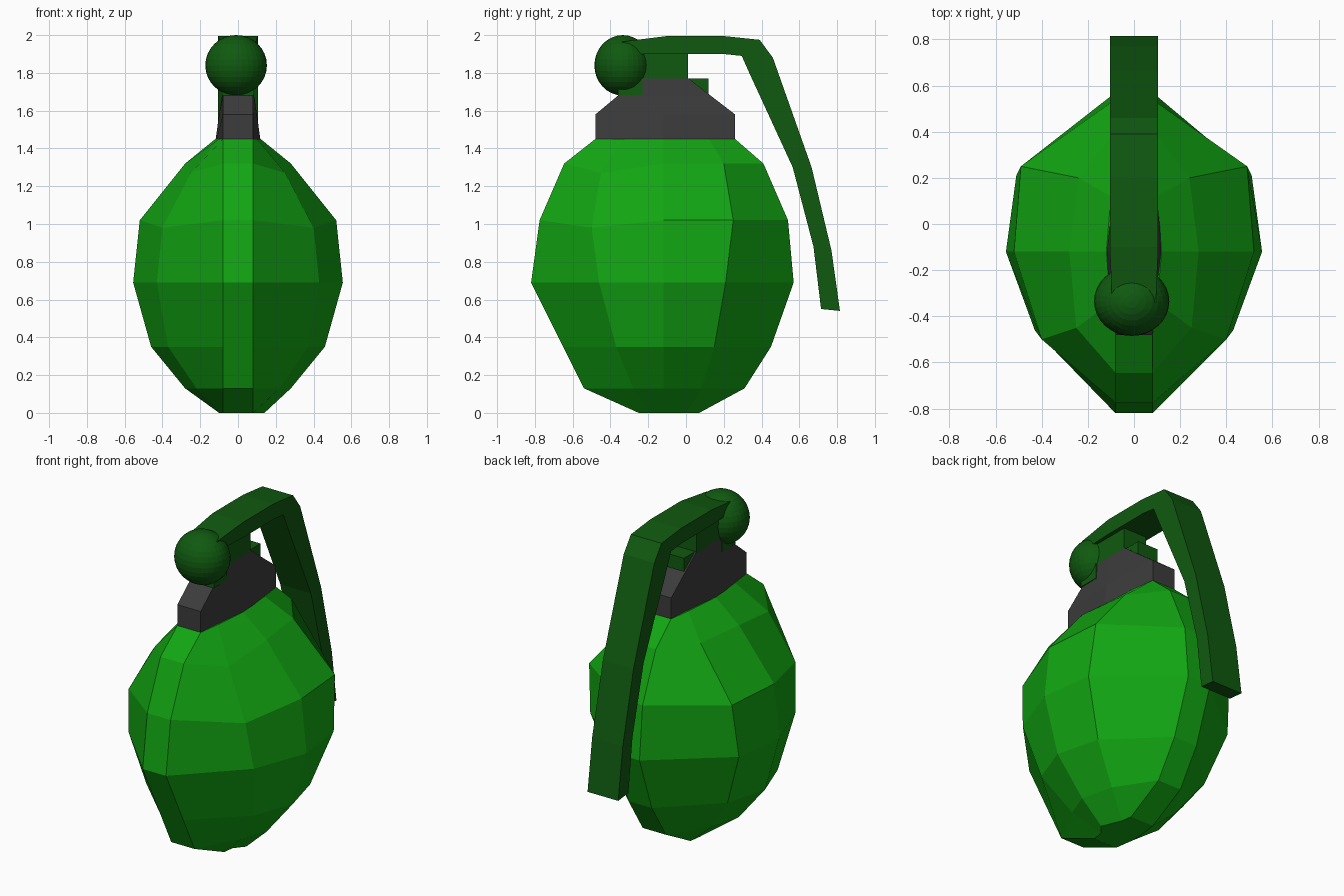
import bpy, bmesh
from mathutils import Matrix

cube = bpy.data.objects.get("Cube")
if cube:
    bpy.data.objects.remove(cube, do_unlink=True)


def material(name, colour):
    mat = bpy.data.materials.new(name)
    mat.use_nodes = True
    mat.diffuse_color = (*colour, 1)
    mat.node_tree.nodes["Principled BSDF"].inputs["Base Color"].default_value = (*colour, 1)
    return mat


bright_green = material("bright green", (0.006, 0.38, 0.006))
dark_green = material("dark green", (0.005, 0.1, 0.005))
charcoal = material("charcoal", (0.045, 0.045, 0.045))


def finish(bm, name, mat):
    bmesh.ops.recalc_face_normals(bm, faces=bm.faces)
    mesh = bpy.data.meshes.new(name)
    bm.to_mesh(mesh)
    bm.free()
    mesh.materials.append(mat)
    obj = bpy.data.objects.new(name, mesh)
    bpy.context.collection.objects.link(obj)
    return obj


def loft(name, half_rings, mat):
    """Mirror each half ring across x, then bridge the rings and cap the ends."""
    bm = bmesh.new()
    rings = []
    for half in half_rings:
        full = half + [(-x, y, z) for x, y, z in reversed(half)]
        rings.append([bm.verts.new(p) for p in full])
    count = len(rings[0])
    for low, high in zip(rings, rings[1:]):
        for i in range(count):
            j = (i + 1) % count
            bm.faces.new((low[i], low[j], high[j], high[i]))
    bm.faces.new(rings[0])
    bm.faces.new(rings[-1])
    return finish(bm, name, mat)


def box(name, half_width, y0, y1, z0, z1, mat):
    half = lambda z: [(half_width, y0, z), (half_width, y1, z)]
    return loft(name, [half(z0), half(z1)], mat)


# Body: faceted egg with a narrow flat strip down the front and back
STRIP = 0.08
MID_Y = -0.12
# height, front y, front shoulder (x, y, drop), side x, back shoulder (x, y), back y
levels = [
    (0.00, -0.25, (0.09, -0.18, 0), 0.10, (0.09, 0.00), 0.07),
    (0.13, -0.54, (0.22, -0.28, 0), 0.28, (0.23, 0.08), 0.31),
    (0.35, -0.65, (0.37, -0.37, 0), 0.46, (0.39, 0.15), 0.45),
    (0.69, -0.82, (0.43, -0.46, 0), 0.555, (0.51, 0.21), 0.57),
    (1.02, -0.775, (0.40, -0.50, 0.04), 0.52, (0.49, 0.25), 0.54),
    (1.32, -0.645, (0.25, -0.45, 0.05), 0.28, (0.24, 0.20), 0.41),
    (1.45, -0.48, (0.10, -0.34, 0), 0.12, (0.10, 0.12), 0.26),
]
body_rings = []
for z, front, (fx, fy, drop), side, (bx, by), back in levels:
    body_rings.append([(STRIP, front, z), (fx, fy, z - drop), (side, MID_Y, z),
                       (bx, by, z), (STRIP, back, z)])
body = loft("body", body_rings, bright_green)
body.data.vertices[2].co.x += 0.04

# Neck: stepped collar, slightly wider in the middle
neck_rings = []
for z, front, back, side in [(1.40, -0.48, 0.26, 0.125), (1.58, -0.48, 0.26, 0.10),
                             (1.68, -0.36, 0.13, 0.085), (1.77, -0.23, 0.015, 0.08)]:
    neck_rings.append([(STRIP, front, z), (side, MID_Y, z), (STRIP, back, z)])
loft("neck", neck_rings, charcoal)

# Fittings between the neck and the lever
box("lever_stem", 0.08, -0.30, 0.01, 1.76, 1.93, dark_green)
box("front_bracket", 0.086, -0.36, -0.23, 1.68, 1.78, dark_green)
box("rear_bracket", 0.07, 0.015, 0.12, 1.67, 1.77, dark_green)

# Lever: bent bar as outer and inner (y, z) pairs along its length
lever_path = [
    ((-0.34, 1.965), (-0.32, 1.90)),
    ((-0.10, 1.995), (-0.10, 1.90)),
    ((0.20, 1.995), (0.20, 1.90)),
    ((0.39, 1.975), (0.295, 1.89)),
    ((0.46, 1.88), (0.335, 1.80)),
    ((0.665, 1.30), (0.565, 1.30)),
    ((0.77, 0.86), (0.675, 0.88)),
    ((0.815, 0.54), (0.715, 0.55)),
]
lever_rings = []
for i, (outer, inner) in enumerate(lever_path):
    width = 0.095 if i == 0 else 0.105
    lever_rings.append([(width, *outer), (width, *inner)])
loft("lever", lever_rings, dark_green)

# Pivot ball at the front of the lever
bm = bmesh.new()
bmesh.ops.create_uvsphere(bm, u_segments=32, v_segments=16, radius=1)
bmesh.ops.transform(bm, verts=bm.verts, matrix=Matrix.Translation((-0.01, -0.335, 1.84))
                    @ Matrix.Diagonal((0.163, 0.15, 0.16, 1)))
finish(bm, "pivot_ball", dark_green)
